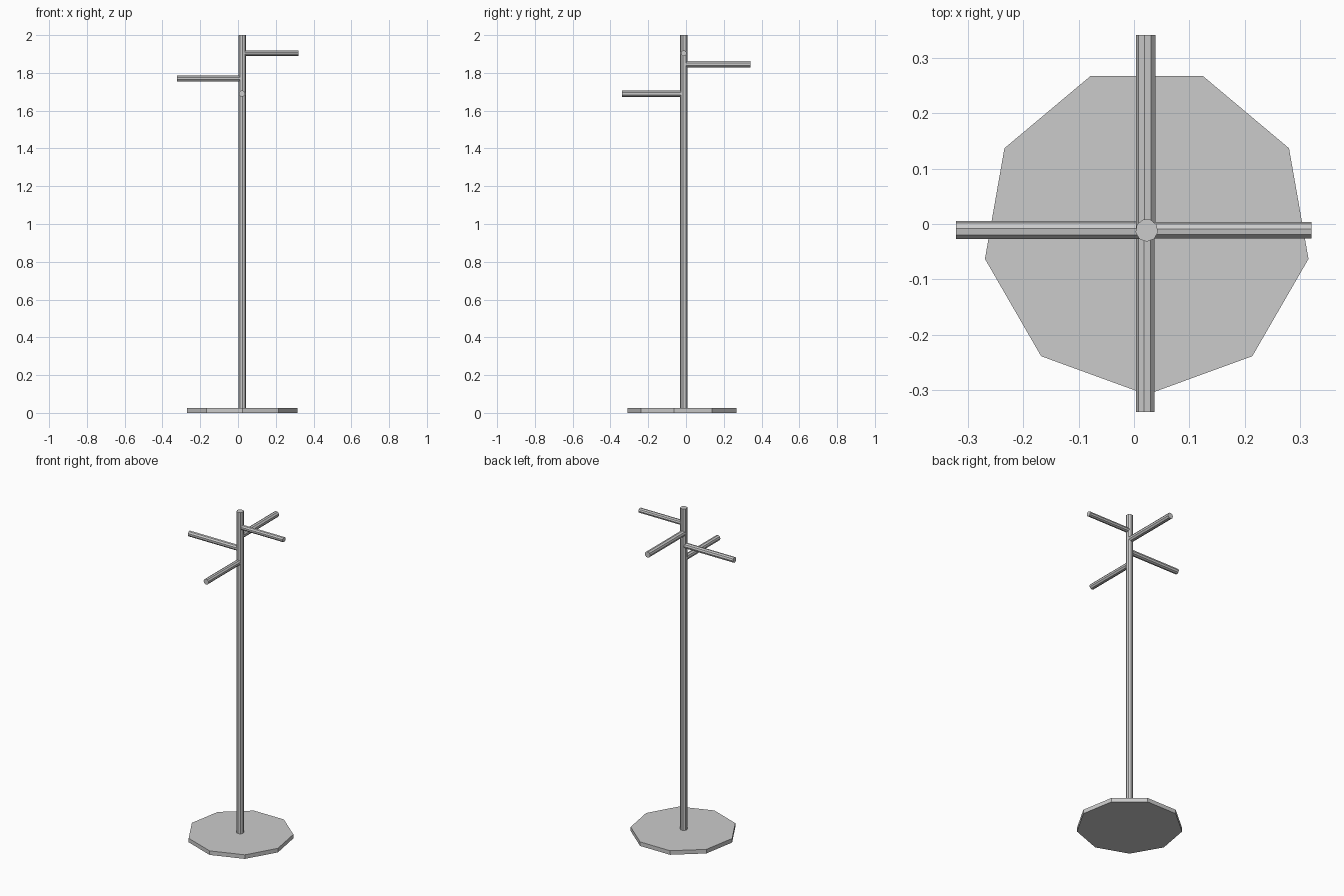
import bpy, bmesh
from math import cos, sin, tau, pi
from mathutils import Vector

if "Cube" in bpy.data.objects:
    bpy.data.objects.remove(bpy.data.objects["Cube"])

SIDES = 9
CX, CY = 0.023, -0.0115  # pole axis


def prism(name, start, end, radius, first_corner):
    """Nine-sided rod from start to end, with one corner along first_corner."""
    start, end = Vector(start), Vector(end)
    u = Vector(first_corner)
    v = (end - start).normalized().cross(u)
    bm = bmesh.new()
    rings = []
    for c in (start, end):
        rings.append([bm.verts.new(c + radius * (cos(tau * i / SIDES) * u + sin(tau * i / SIDES) * v))
                      for i in range(SIDES)])
    a, b = rings
    bm.faces.new(a[::-1])
    bm.faces.new(b)
    for i in range(SIDES):
        j = (i + 1) % SIDES
        bm.faces.new((a[i], a[j], b[j], b[i]))
    bmesh.ops.recalc_face_normals(bm, faces=bm.faces)
    mesh = bpy.data.meshes.new(name)
    bm.to_mesh(mesh)
    bm.free()
    bpy.context.collection.objects.link(bpy.data.objects.new(name, mesh))


# Foot plate and upright
prism("base", (CX, CY, 0), (CX, CY, 0.025), 0.297, (0, -1, 0))
prism("pole", (CX, CY, 0.01), (CX, CY, 2.0), 0.0205, (0, -1, 0))

# Pegs at staggered heights: name, tip x, tip y, height, radius, corner direction
pegs = [
    ("right_peg", 0.321, CY, 1.904, 0.0152, (0, 1, 0)),
    ("left_peg", -0.322, CY, 1.770, 0.0168, (0, 1, 0)),
    ("back_peg", CX - 0.001, 0.342, 1.846, 0.0182, (-1, 0, 0)),
    ("front_peg", CX - 0.002, -0.340, 1.690, 0.0170, (-1, 0, 0)),
]
for name, x, y, z, r, corner in pegs:
    along_x = y == CY
    start = (CX, y, z) if along_x else (x, CY, z)
    prism(name, start, (x, y, z), r, corner)
